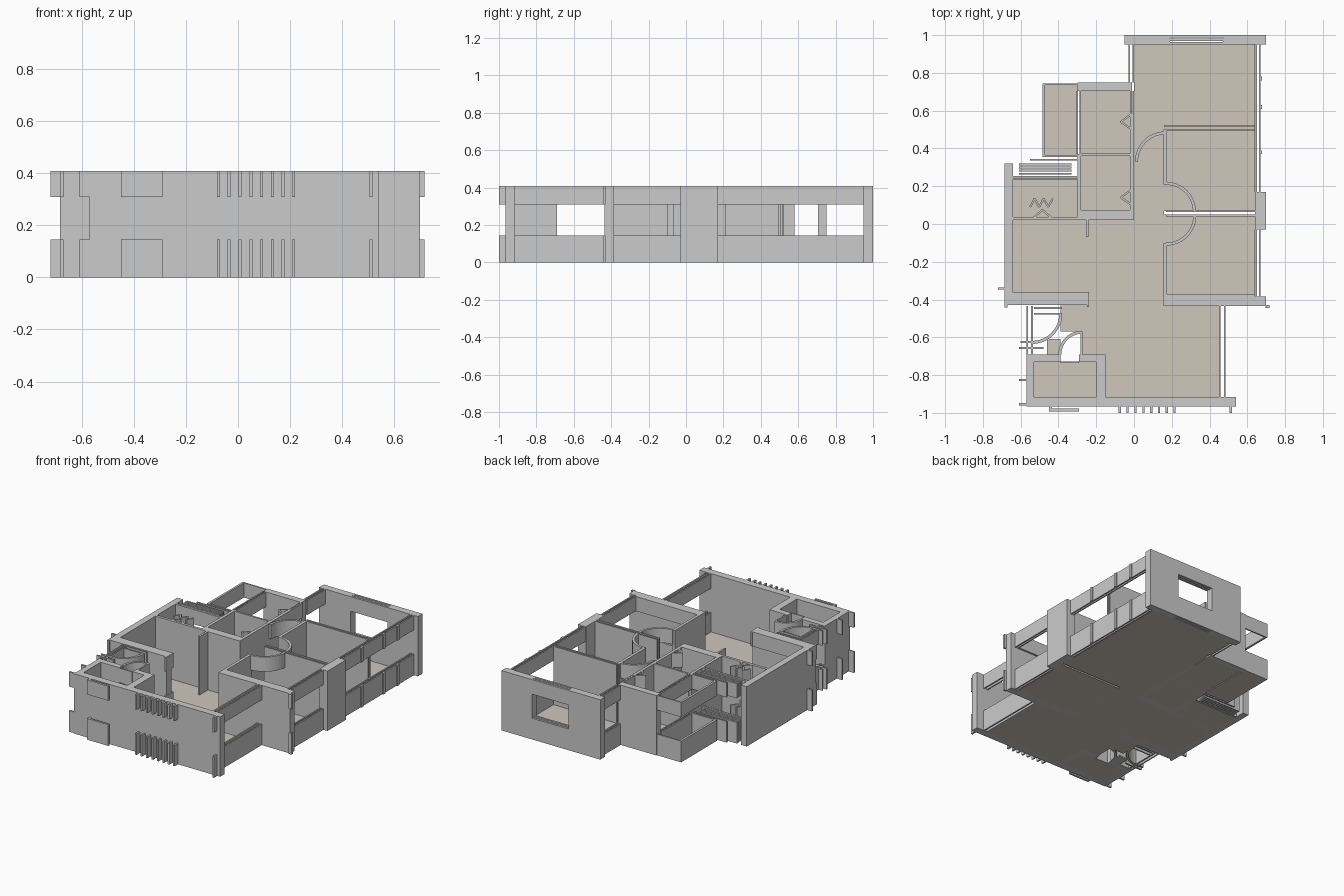
import bpy, bmesh, math

H, SILL, HEAD = 0.41, 0.145, 0.31
FULL = [(0, H)]
BANDS = [(0, SILL), (HEAD, H)]      # below the sill and above the lintel


def prism(bm, pts, z0, z1):
    lo = [bm.verts.new((x, y, z0)) for x, y in pts]
    hi = [bm.verts.new((x, y, z1)) for x, y in pts]
    bm.faces.new(lo[::-1])
    bm.faces.new(hi)
    n = len(pts)
    for i in range(n):
        j = (i + 1) % n
        bm.faces.new((lo[i], lo[j], hi[j], hi[i]))


def build(name, outlines, spans, color=None):
    bm = bmesh.new()
    for pts in outlines:
        for z0, z1 in spans:
            prism(bm, pts, z0, z1)
    bmesh.ops.recalc_face_normals(bm, faces=bm.faces)
    me = bpy.data.meshes.new(name)
    bm.to_mesh(me)
    bm.free()
    ob = bpy.data.objects.new(name, me)
    bpy.context.collection.objects.link(ob)
    if color:
        mat = bpy.data.materials.new(name)
        mat.diffuse_color = color
        me.materials.append(mat)
    return ob


def rect(x0, x1, y0, y1):
    return [(x0, y0), (x1, y0), (x1, y1), (x0, y1)]


def rails(x0, x1, y0, y1, n=2, t=0.009):
    """n thin parallel strips along the longer side of a rectangle."""
    out = []
    for i in range(n):
        f = i / (n - 1)
        if x1 - x0 > y1 - y0:
            y = y0 + f * (y1 - y0 - t)
            out.append(rect(x0, x1, y, y + t))
        else:
            x = x0 + f * (x1 - x0 - t)
            out.append(rect(x, x + t, y0, y1))
    return out


def arc(cx, cy, r, a0, a1, t=0.016, n=12):
    ang = [math.radians(a0 + (a1 - a0) * i / n) for i in range(n + 1)]
    return ([(cx + r * math.cos(a), cy + r * math.sin(a)) for a in ang] +
            [(cx + (r - t) * math.cos(a), cy + (r - t) * math.sin(a)) for a in ang[::-1]])


def strip(x0, y0, x1, y1, t=0.01):
    d = math.hypot(x1 - x0, y1 - y0)
    nx, ny = -(y1 - y0) / d * t / 2, (x1 - x0) / d * t / 2
    return [(x0 + nx, y0 + ny), (x1 + nx, y1 + ny), (x1 - nx, y1 - ny), (x0 - nx, y0 - ny)]


# Floors of the rooms
rooms = [(-0.64, 0.16, -0.375, 0.02), (-0.24, 0.16, -0.43, -0.375),
         (-0.15, 0.455, -0.915, -0.43), (-0.275, -0.15, -0.69, -0.43),
         (-0.39, -0.275, -0.57, -0.43), (-0.46, -0.39, -0.69, -0.61),
         (0, 0.16, 0.02, 0.51), (0, 0.64, 0.51, 0.95), (0.16, 0.64, 0.07, 0.51),
         (0.16, 0.64, -0.38, 0.05), (-0.64, -0.3, 0.035, 0.235),
         (-0.28, -0.02, 0.075, 0.36), (-0.28, -0.02, 0.37, 0.705),
         (-0.47, -0.3, 0.365, 0.735), (-0.53, -0.2, -0.915, -0.73)]
build("floor", [rect(*r) for r in rooms], [(0, 0.01)], (0.62, 0.57, 0.5, 1))

# Thick outer walls
outer = [(-0.05, 0.19, 0.95, 1), (0.47, 0.70, 0.95, 1),
         (0.64, 0.70, -0.03, 0.17), (0.155, 0.70, -0.435, -0.385),
         (-0.57, 0.54, -0.965, -0.915), (-0.57, -0.53, -0.915, -0.69),
         (-0.53, -0.39, -0.73, -0.69), (-0.29, -0.15, -0.73, -0.69),
         (-0.2, -0.15, -0.915, -0.73), (-0.685, -0.24, -0.43, -0.38),
         (-0.685, -0.64, -0.38, 0.32), (-0.30, -0.01, 0.705, 0.75),
         (-0.30, 0, 0.02, 0.075)]
build("outer_walls", [rect(*r) for r in outer], FULL)

# Thin partitions between rooms
inner = [(0.155, 0.175, 0.21, 0.5), (0.155, 0.175, -0.385, -0.1),
         (-0.64, -0.30, 0.02, 0.038), (-0.3, -0.28, 0.075, 0.37),
         (-0.02, 0, 0.075, 0.58), (-0.255, -0.242, -0.07, 0.02),
         (-0.28, -0.02, 0.36, 0.373)]
parts = [rect(*r) for r in inner]
parts += rails(0.16, 0.64, 0.495, 0.522) + rails(0.17, 0.64, 0.04, 0.072)
build("partitions", parts, FULL)

# Window strips: sill and lintel bands with open middle
win = []
for r in [(0.642, 0.67, 0.17, 0.95), (0.642, 0.67, -0.385, -0.03),
          (0.45, 0.485, -0.915, -0.435), (-0.03, 0, 0.75, 0.95),
          (-0.02, 0, 0.58, 0.705), (-0.305, -0.28, 0.37, 0.705),
          (-0.57, -0.535, -0.69, -0.435)]:
    win += rails(*r)
win += rails(0.19, 0.47, 0.95, 1, 3, 0.013)
win += rails(-0.61, -0.33, 0.262, 0.32, 4)
win += rails(-0.64, -0.30, 0.235, 0.255)
win += rails(-0.53, -0.38, -0.48, -0.44)
build("window_bands", win, BANDS)

# Balcony parapet and upper band
balcony = [(-0.485, -0.47, 0.355, 0.745), (-0.47, -0.3, 0.735, 0.745),
           (-0.485, -0.28, 0.355, 0.366), (-0.55, -0.28, 0.336, 0.345)]
build("balcony_bands", [rect(*r) for r in balcony], BANDS)

# Door swings
doors = [arc(0.17, 0.065, 0.158, 0, 90), arc(0.17, 0.045, 0.16, -90, 0),
         arc(0.165, 0.33, 0.16, 90, 180), arc(-0.54, -0.475, 0.16, -90, 0),
         arc(-0.275, -0.69, 0.125, 90, 180),
         rect(-0.282, -0.272, -0.69, -0.57), rect(-0.39, -0.29, -0.735, -0.728)]
for y in (0.5, 0.1):                # folding doors
    doors += [strip(-0.01, y, -0.07, y + 0.04), strip(-0.07, y + 0.04, -0.01, y + 0.085)]
build("door_swings", doors, BANDS)

# Kitchen fixture
fixture = [strip(-0.55 + 0.024 * i, 0.135 if i % 2 else 0.09,
                 -0.526 + 0.024 * i, 0.09 if i % 2 else 0.135) for i in range(5)]
fixture += [strip(-0.53, 0.035, -0.485, 0.075), strip(-0.485, 0.075, -0.44, 0.035)]
build("kitchen_fixture", fixture, BANDS)

# Small fins and rims on the outside
fins = [rect(x - 0.006, x + 0.006, -1, -0.96)
        for x in (-0.075, -0.034, 0.008, 0.05, 0.091, 0.132, 0.173, 0.214, 0.512)]
for r in [(-0.45, -0.29, -0.992, -0.978), (-0.45, -0.435, -0.98, -0.96),
          (-0.61, -0.57, -0.96, -0.948), (-0.61, -0.57, -0.832, -0.82),
          (-0.61, -0.48, -0.662, -0.65), (-0.60, -0.5, -0.63, -0.62),
          (-0.72, -0.685, -0.348, -0.335), (-0.685, -0.67, -0.442, -0.43),
          (0.695, 0.717, -0.444, -0.43), (0.16, 0.64, -0.385, -0.372),
          (-0.64, -0.24, -0.38, -0.362), (-0.25, -0.238, -0.44, -0.36),
          (0.67, 0.678, 0.37, 0.39), (0.67, 0.678, 0.61, 0.63), (0.67, 0.678, 0.76, 0.78)]:
    fins.append(rect(*r))
build("outer_fins", fins, BANDS)
